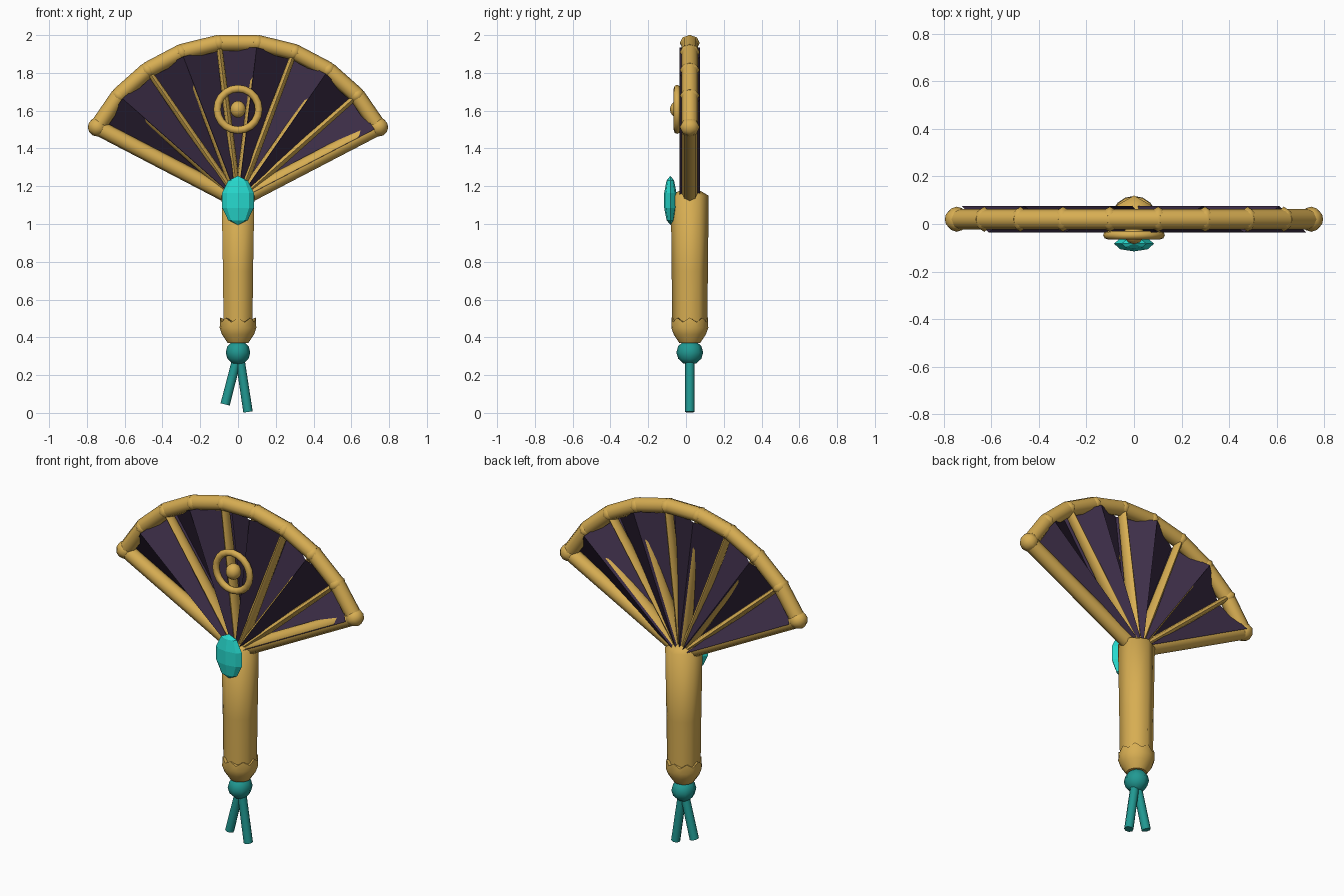
import bpy, bmesh, math
from mathutils import Vector, Matrix

if "Cube" in bpy.data.objects:
    bpy.data.objects.remove(bpy.data.objects["Cube"], do_unlink=True)


def material(name, rgb):
    m = bpy.data.materials.new(name)
    m.use_nodes = True
    col = (*rgb, 1)
    m.diffuse_color = col
    m.node_tree.nodes["Principled BSDF"].inputs["Base Color"].default_value = col
    return m


GOLD = material("gold", (0.68, 0.42, 0.085))
CLOTH = material("dark purple cloth", (0.046, 0.027, 0.064))
GEM = material("bright turquoise", (0.02, 0.70, 0.62))
TEAL = material("deep teal", (0.015, 0.32, 0.29))

MID = 0.02                          # depth of the fan's middle plane
PIVOT = Vector((0, MID, 1.125))
RADIUS, SPREAD, COUNT = 0.84, 62.5, 10


def finish(name, bm, mat, smooth=True, angle=60):
    bmesh.ops.recalc_face_normals(bm, faces=bm.faces)
    me = bpy.data.meshes.new(name)
    bm.to_mesh(me)
    bm.free()
    me.materials.append(mat)
    ob = bpy.data.objects.new(name, me)
    bpy.context.collection.objects.link(ob)
    if smooth:
        bpy.ops.object.select_all(action="DESELECT")
        ob.select_set(True)
        bpy.context.view_layer.objects.active = ob
        bpy.ops.object.shade_smooth_by_angle(angle=math.radians(angle))
    return ob


def rod(name, a, b, r1, r2, mat, sides=8, depth=1.0):
    """Tapered rod between two points, optionally stretched in depth."""
    a, b = Vector(a), Vector(b)
    z = (b - a).normalized()
    y = Vector((0, 1, 0))
    x = y.cross(z)
    frame = Matrix((x, y * depth, z)).transposed().to_4x4()
    bm = bmesh.new()
    bmesh.ops.create_cone(bm, cap_ends=True, segments=sides, radius1=r1, radius2=r2,
                          depth=(b - a).length,
                          matrix=Matrix.Translation((a + b) / 2) @ frame)
    return finish(name, bm, mat)


def ball(name, loc, scale, mat, segs=8, rings=6, tilt=0, smooth=True):
    bm = bmesh.new()
    bmesh.ops.create_uvsphere(bm, u_segments=segs, v_segments=rings, radius=1,
                              matrix=Matrix.Translation(loc) @ Matrix.Rotation(tilt, 4, "Y")
                              @ Matrix.Diagonal((*scale, 1)))
    return finish(name, bm, mat, smooth)


def loft(name, rings, mat, angle=60):
    """Skin a list of equal vertex rings and cap both ends."""
    bm = bmesh.new()
    loops = [[bm.verts.new(p) for p in ring] for ring in rings]
    n = len(loops[0])
    for lo, hi in zip(loops, loops[1:]):
        for i in range(n):
            j = (i + 1) % n
            bm.faces.new((lo[i], lo[j], hi[j], hi[i]))
    bm.faces.new(loops[0])
    bm.faces.new(loops[-1])
    return finish(name, bm, mat, True, angle)


def ring(n, rx, ry, z, wave=0):
    pts = []
    for i in range(n):
        t = math.tau * i / n + math.pi / 2
        pts.append((rx * math.cos(t), MID + ry * math.sin(t), z + wave * (-1) ** i))
    return pts


def tilt_of(i):
    return math.radians(-SPREAD + 2 * SPREAD * i / (COUNT - 1))


def on_fan(i, r, y=0.0):
    t = tilt_of(i)
    return PIVOT + Vector((r * math.sin(t), y, r * math.cos(t)))


# Pleated cloth, folding back and forth at every rib
bm = bmesh.new()
folds = []
for i in range(COUNT):
    y = 0.055 * (-1) ** i
    folds.append([bm.verts.new(on_fan(i, r, y)) for r in (0.05, 0.815)])
for (a, b), (c, d) in zip(folds, folds[1:]):
    bm.faces.new((a, b, d, c))
finish("pleated_cloth", bm, CLOTH, smooth=False)

# Ribs, outer guards, rim and rim beads
for i in range(COUNT):
    end = i in (0, COUNT - 1)
    if end:
        rod("outer_guard", on_fan(i, 0.03), on_fan(i, RADIUS), 0.042, 0.042, GOLD)
    else:
        rod("rib", on_fan(i, 0.03), on_fan(i, RADIUS), 0.021, 0.016, GOLD, 8, 2.0)
    size = (0.05, 0.053, 0.05) if end else (0.038, 0.053, 0.042)
    ball("rim_bead", on_fan(i, RADIUS), size, GOLD, 8, 4 if not end else 6, tilt_of(i))
    if i:
        rod("rim_segment", on_fan(i - 1, RADIUS), on_fan(i, RADIUS), 0.043, 0.043, GOLD)

# Round emblem on the front
bm = bmesh.new()
SEG, SIDES = 20, 8
grid = []
for i in range(SEG):
    t = math.tau * i / SEG
    row = []
    for k in range(SIDES):
        p = math.tau * k / SIDES
        r = 0.11 + 0.02 * math.cos(p)
        row.append(bm.verts.new((r * math.sin(t), -0.047 + 0.018 * math.sin(p),
                                 1.607 + r * math.cos(t))))
    grid.append(row)
for i in range(SEG):
    for k in range(SIDES):
        u, v = (i + 1) % SEG, (k + 1) % SIDES
        bm.faces.new((grid[i][k], grid[u][k], grid[u][v], grid[i][v]))
finish("emblem_ring", bm, GOLD)
ball("emblem_stud", (0, -0.042, 1.607), (0.043, 0.043, 0.045), GOLD, 10, 8)

# Handle with scalloped end cap
loft("handle", [ring(6, 0.088, 0.092, 0.44), ring(6, 0.092, 0.096, 0.75),
                ring(6, 0.1, 0.1, 1.15), ring(6, 0.04, 0.04, 1.185)], GOLD, 65)
loft("handle_end_cap", [ring(16, 0.055, 0.055, 0.37), ring(16, 0.085, 0.085, 0.415),
                        ring(16, 0.097, 0.098, 0.45), ring(16, 0.094, 0.096, 0.492, 0.012),
                        ring(16, 0.06, 0.06, 0.49)], GOLD, 50)

# Faceted gem at the pivot
ball("gem", (0, -0.083, 1.125), (0.088, 0.034, 0.13), GEM, 8, 5, smooth=False)

# Tassel knot and two cords
ball("tassel_knot", (0, MID, 0.32), (0.065, 0.071, 0.066), TEAL, 8, 6)
rod("tassel_cord_right", (-0.005, MID, 0.29), (-0.068, MID, 0.045), 0.024, 0.025, TEAL)
rod("tassel_cord_left", (0.01, MID, 0.29), (0.053, MID, 0.005), 0.024, 0.025, TEAL)
